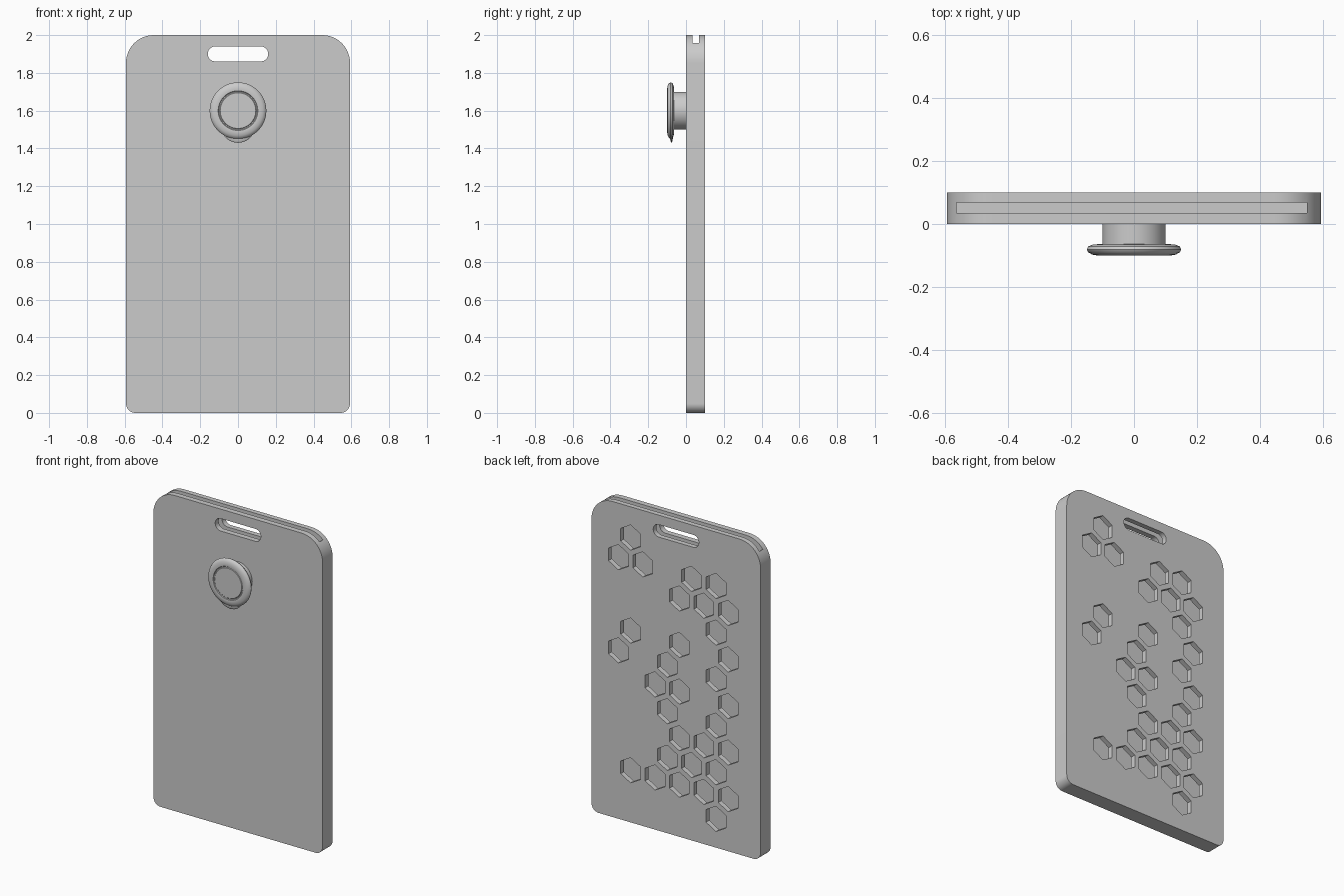
import bpy, bmesh, math
from mathutils import Matrix

if "Cube" in bpy.data.objects:
    bpy.data.objects.remove(bpy.data.objects["Cube"], do_unlink=True)

grey = bpy.data.materials.new("plain grey")
grey.use_nodes = True
grey.diffuse_color = (0.6, 0.6, 0.6, 1)
grey.node_tree.nodes["Principled BSDF"].inputs["Base Color"].default_value = (0.6, 0.6, 0.6, 1)


def finish(bm, name):
    """Turn a bmesh into a named grey object."""
    bmesh.ops.recalc_face_normals(bm, faces=bm.faces)
    mesh = bpy.data.meshes.new(name)
    bm.to_mesh(mesh)
    bm.free()
    mesh.materials.append(grey)
    obj = bpy.data.objects.new(name, mesh)
    bpy.context.collection.objects.link(obj)
    return obj


def smooth(obj, degrees=35):
    bpy.ops.object.select_all(action='DESELECT')
    obj.select_set(True)
    bpy.context.view_layer.objects.active = obj
    bpy.ops.object.shade_smooth_by_angle(angle=math.radians(degrees))


def prism(bm, outline, y0, y1):
    """Extrude an (x, z) outline from y0 to y1."""
    face = bm.faces.new([bm.verts.new((x, y0, z)) for x, z in outline])
    out = bmesh.ops.extrude_face_region(bm, geom=[face])
    for v in out["geom"]:
        if isinstance(v, bmesh.types.BMVert):
            v.co.y = y1


def rounded(x0, x1, z0, z1, r_low, r_high, steps=12):
    """Rectangle outline with its own radius for bottom and top corners."""
    corners = [(x1 - r_low, z0 + r_low, r_low, -90), (x1 - r_high, z1 - r_high, r_high, 0),
               (x0 + r_high, z1 - r_high, r_high, 90), (x0 + r_low, z0 + r_low, r_low, 180)]
    return [(cx + r * math.cos(a), cz + r * math.sin(a))
            for cx, cz, r, start in corners
            for a in (math.radians(start + 90 * i / steps) for i in range(steps + 1))]


def cut(obj, cutter):
    mod = obj.modifiers.new("cut", 'BOOLEAN')
    mod.operation, mod.solver, mod.object = 'DIFFERENCE', 'EXACT', cutter
    cutter.hide_render = True
    bpy.context.view_layer.objects.active = obj
    bpy.ops.object.modifier_apply(modifier=mod.name)
    bpy.data.objects.remove(cutter, do_unlink=True)


# Flat case with rounded corners
bm = bmesh.new()
prism(bm, rounded(-0.593, 0.593, 0, 2, 0.05, 0.147), 0, 0.1)
case = finish(bm, "card_case")

# Card pocket open at the top
bm = bmesh.new()
prism(bm, [(-0.563, 0.04), (0.548, 0.04), (0.548, 2.1), (-0.563, 2.1)], 0.035, 0.068)
cut(case, finish(bm, "pocket_cutter"))

# Strap slot
bm = bmesh.new()
prism(bm, rounded(-0.16, 0.16, 1.861, 1.94, 0.039, 0.039), -0.05, 0.15)
cut(case, finish(bm, "slot_cutter"))

# Honeycomb windows in the back wall: each digit is a half-column in its row
rows = ["1", "0268", "579", "8", "159", "048", "359", "48", "579", "468", "13579", "8"]
bm = bmesh.new()
for r, columns in enumerate(rows):
    for c in columns:
        cx, cz = 0.404 - 0.0855 * int(c), 1.805 - 0.1475 * r
        prism(bm, [(cx + 0.08 * math.sin(k * math.pi / 3), cz + 0.08 * math.cos(k * math.pi / 3))
                   for k in range(6)], 0.05, 0.15)
cut(case, finish(bm, "honeycomb_cutter"))
smooth(case)

# Round button: post and lipped cap turned as one profile of (radius, y)
profile = [(0, -0.098), (0.094, -0.098), (0.097, -0.095), (0.102, -0.095), (0.105, -0.099),
           (0.115, -0.1), (0.132, -0.097), (0.145, -0.09), (0.15, -0.081), (0.145, -0.071),
           (0.13, -0.065), (0.1, -0.063), (0.1, 0.002), (0, 0.002)]
bm = bmesh.new()
verts = [bm.verts.new((r, y, 0)) for r, y in profile]
edges = [bm.edges.new(pair) for pair in zip(verts, verts[1:])]
bmesh.ops.spin(bm, geom=verts + edges, cent=(0, 0, 0), axis=(0, 1, 0),
               angle=2 * math.pi, steps=64)
bmesh.ops.remove_doubles(bm, verts=bm.verts, dist=0.0001)
button = finish(bm, "round_button")
button.location.z = 1.6
smooth(button)

# Thumb tab under the cap
bm = bmesh.new()
bmesh.ops.create_uvsphere(bm, u_segments=40, v_segments=16, radius=1,
                          matrix=Matrix.Diagonal((0.09, 0.09, 0.011, 1)))
bmesh.ops.rotate(bm, verts=bm.verts, cent=(0, 0, 0), matrix=Matrix.Rotation(math.pi / 2, 3, 'X'))
tab = finish(bm, "thumb_tab")
tab.location = (0, -0.077, 1.52)
smooth(tab, 60)
